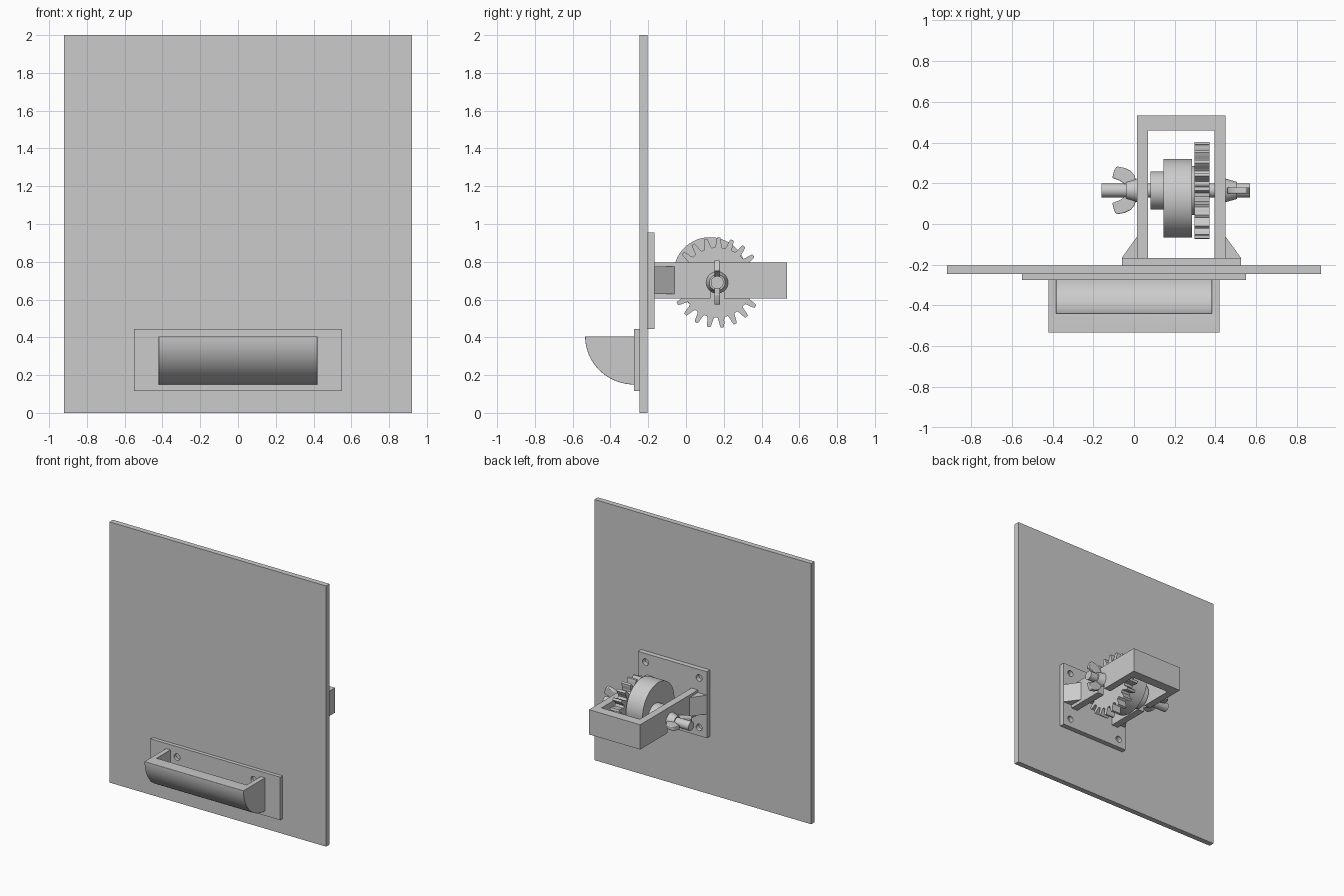
import bpy, bmesh, math
from mathutils import Matrix, Vector

if "Cube" in bpy.data.objects:
    bpy.data.objects.remove(bpy.data.objects["Cube"], do_unlink=True)

grey = bpy.data.materials.new("plain grey")
GREY = (0.6, 0.6, 0.6, 1)
grey.use_nodes = True
grey.diffuse_color = GREY
grey.node_tree.nodes["Principled BSDF"].inputs["Base Color"].default_value = GREY

AXLE_Y, AXLE_Z = 0.165, 0.69


def finish(name, bm, smooth=False):
    bmesh.ops.recalc_face_normals(bm, faces=bm.faces)
    mesh = bpy.data.meshes.new(name)
    bm.to_mesh(mesh)
    bm.free()
    mesh.materials.append(grey)
    obj = bpy.data.objects.new(name, mesh)
    bpy.context.collection.objects.link(obj)
    if smooth:
        bpy.ops.object.select_all(action='DESELECT')
        obj.select_set(True)
        bpy.context.view_layer.objects.active = obj
        bpy.ops.object.shade_smooth_by_angle(angle=math.radians(35))
    return obj


def prism(name, points, low, high, axis="x", smooth=False):
    """Extrude a flat outline: (y, z) along x, (x, z) along y or (x, y) along z."""
    place = {"x": lambda a, b, c: (c, a, b),
             "y": lambda a, b, c: (a, c, b),
             "z": lambda a, b, c: (a, b, c)}[axis]
    bm = bmesh.new()
    face = bm.faces.new([bm.verts.new(place(a, b, low)) for a, b in points])
    top = bmesh.ops.extrude_face_region(bm, geom=[face])["geom"]
    shift = Vector(place(0, 0, high - low))
    bmesh.ops.translate(bm, vec=shift, verts=[v for v in top if isinstance(v, bmesh.types.BMVert)])
    return finish(name, bm, smooth)


def box(name, x, y, z):
    return prism(name, [(x[0], y[0]), (x[1], y[0]), (x[1], y[1]), (x[0], y[1])], z[0], z[1], "z")


def rod(name, x0, x1, r0, r1=None, y=AXLE_Y, z=AXLE_Z, sides=48):
    """Round part lying along x."""
    bm = bmesh.new()
    bmesh.ops.create_cone(bm, cap_ends=True, segments=sides, radius1=r0,
                          radius2=r0 if r1 is None else r1, depth=abs(x1 - x0))
    turn = Matrix.Rotation(math.copysign(math.pi / 2, x1 - x0), 4, 'Y')
    bm.transform(Matrix.Translation(((x0 + x1) / 2, y, z)) @ turn)
    return finish(name, bm, True)


def arc(cy, cz, ry, rz, start, end, steps=24):
    angles = [math.radians(start + (end - start) * i / steps) for i in range(steps + 1)]
    return [(cy + ry * math.cos(a), cz + rz * math.sin(a)) for a in angles]


def cut(obj, cutter):
    cutter.hide_render = True
    cutter.hide_viewport = True
    cutter.display_type = 'WIRE'
    mod = obj.modifiers.new("cut", 'BOOLEAN')
    mod.operation = 'DIFFERENCE'
    mod.solver = 'EXACT'
    mod.object = cutter


def drill(obj, x, z, y0, y1, r=0.025):
    circle = arc(x, z, r, r, 0, 345, 23)
    cut(obj, prism("hole_cutter", circle, y0, y1, "y"))


def bevel(obj, width):
    mod = obj.modifiers.new("bevel", 'BEVEL')
    mod.width = width
    mod.segments = 3
    mod.limit_method = 'ANGLE'
    mod.angle_limit = math.radians(50)


# Door panel
box("panel", (-0.92, 0.92), (-0.246, -0.204), (0, 2))

# Cup pull on the front
pull_plate = box("pull_plate", (-0.55, 0.55), (-0.274, -0.246), (0.115, 0.445))
for x in (-0.325, 0.325):
    drill(pull_plate, x, 0.365, -0.3, -0.25)
outer = [(-0.272, 0.405)] + arc(-0.272, 0.405, 0.262, 0.255, 180, 270)
inner = [(-0.25, 0.45), (-0.44, 0.45)] + arc(-0.274, 0.405, 0.166, 0.2, 180, 270) + [(-0.25, 0.205)]
cup = prism("pull_cup", outer, -0.42, 0.42, smooth=True)
cut(cup, prism("cup_cutter", inner, -0.382, 0.382, smooth=True))
bevel(cup, 0.012)

# Bracket plate on the back
plate_x, plate_z = (-0.06, 0.525), (0.445, 0.955)
bracket_plate = box("bracket_plate", plate_x, (-0.204, -0.166), plate_z)
for x in (plate_x[0] + 0.065, plate_x[1] - 0.065):
    for z in (plate_z[0] + 0.065, plate_z[1] - 0.065):
        drill(bracket_plate, x, z, -0.2, -0.1)

# Bracket arms, each with a slot under the axle, and side gussets
r = 0.036
slot = [(AXLE_Y + r, 0.605)] + arc(AXLE_Y, AXLE_Z, r, r, 0, 180, 12) + [(AXLE_Y - r, 0.605)]
arm = [(0.46, 0.605)] + slot + [(-0.166, 0.605), (-0.166, 0.795), (0.46, 0.795)]
for side, x0, x1, edge, foot in (("right", 0.015, 0.07, 0.015, -0.06),
                                 ("left", 0.395, 0.45, 0.45, 0.525)):
    prism(side + "_arm", arm, x0, x1)
    prism(side + "_gusset", [(edge, -0.166), (foot, -0.166), (edge, -0.062)], 0.63, 0.775, "z")
box("end_bar", (0.015, 0.45), (0.46, 0.534), (0.605, 0.795))

# Axle, hubs and off-centre cam
rod("axle", -0.16, 0.57, 0.034)
rod("cam_hub", 0.08, 0.15, 0.094)
rod("cam", 0.145, 0.285, 0.193, y=0.127, z=0.737, sides=64)
rod("gear_hub", 0.28, 0.3, 0.12)

# Gear with tapered teeth
TEETH = 21
step = math.tau / TEETH
outline = []
for i in range(TEETH):
    middle = math.radians(-83.5) + i * step
    for offset, radius in ((-0.34, 0.186), (-0.25, 0.2), (-0.19, 0.222), (-0.12, 0.239),
                           (0.12, 0.239), (0.19, 0.222), (0.25, 0.2), (0.34, 0.186)):
        a = middle + offset * step
        outline.append((AXLE_Y + radius * math.cos(a), AXLE_Z + radius * math.sin(a)))
prism("gear", outline, 0.297, 0.371)

# Wing nuts: distance from the arm, distance from the axle
wing = [(0.005, 0.03), (0.01, 0.07), (0.03, 0.095), (0.06, 0.11), (0.1, 0.118),
        (0.112, 0.1), (0.122, 0.062), (0.085, 0.048), (0.045, 0.02)]
for side, base, way, axis, centre, flat in (("right", 0.015, -1, "z", AXLE_Y, AXLE_Z),
                                            ("left", 0.45, 1, "y", AXLE_Z, AXLE_Y)):
    rod(side + "_nut", base, base + way * 0.055, 0.058, 0.042, sides=32)
    for s in (-1, 1):
        shape = [(base + way * d, centre + s * h) for d, h in wing]
        blade = prism(side + "_wing", shape, flat - 0.015, flat + 0.015, axis, smooth=True)
        bevel(blade, 0.005)
